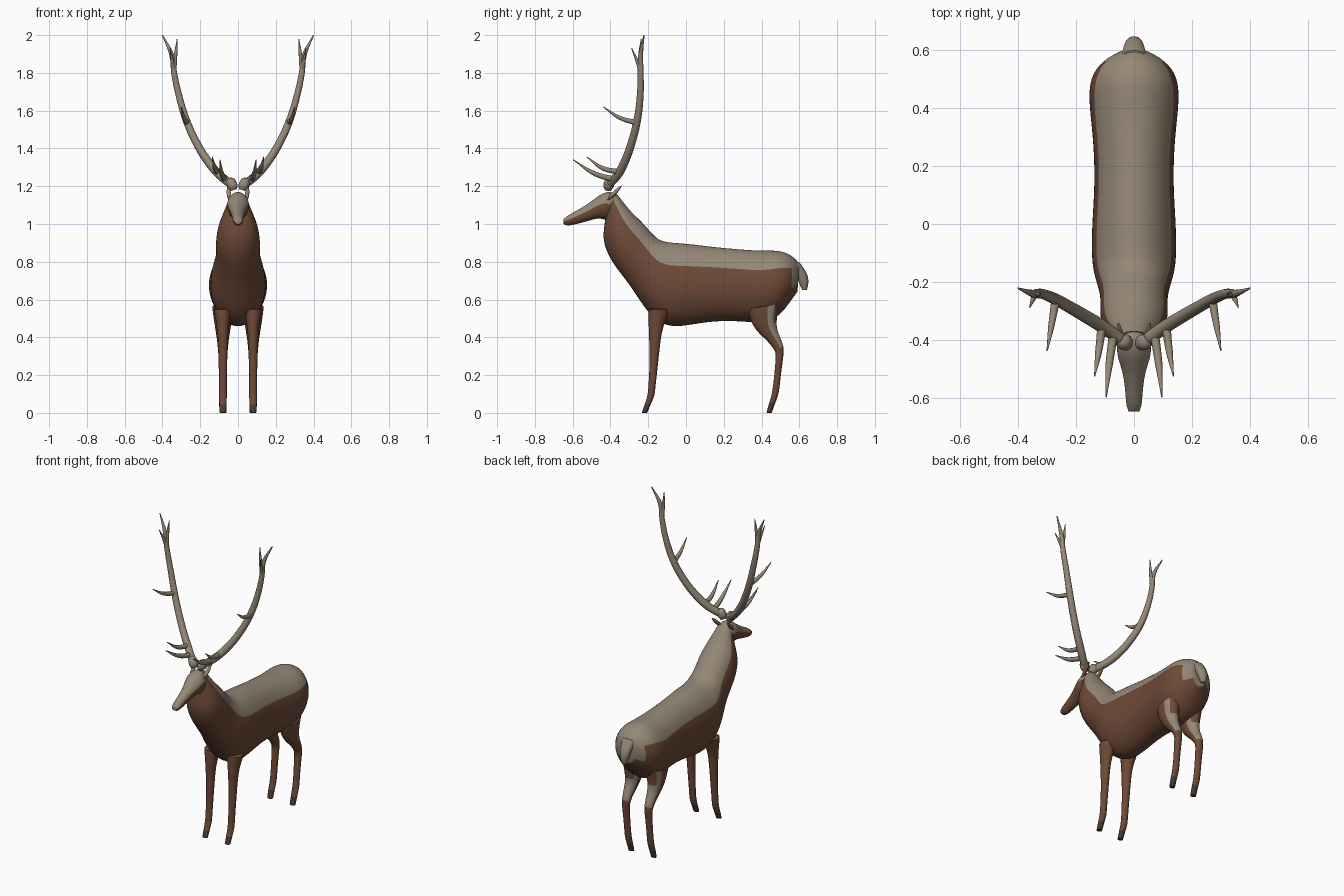
import bpy
from math import sin, cos, pi, radians
from mathutils import Vector

if "Cube" in bpy.data.objects:
    bpy.data.objects.remove(bpy.data.objects["Cube"])


def material(name, rgb):
    m = bpy.data.materials.new(name)
    m.use_nodes = True
    m.diffuse_color = (*rgb, 1)
    m.node_tree.nodes["Principled BSDF"].inputs["Base Color"].default_value = (*rgb, 1)
    return m


TAN, BROWN, HOOF = 0, 1, 2
MATS = [material("pale tan", (0.30, 0.245, 0.18)),
        material("warm brown", (0.155, 0.068, 0.038)),
        material("dark hoof", (0.06, 0.042, 0.035))]


def smooth(ob):
    bpy.ops.object.select_all(action='DESELECT')
    ob.select_set(True)
    bpy.context.view_layer.objects.active = ob
    bpy.ops.object.shade_smooth_by_angle(angle=radians(60))


def loft(name, rings, rule, x=0.0, seg=20, lean=0.0):
    """Skin over ellipses, each given as (y, z) top, (y, z) bottom, half width."""
    verts, faces = [], []
    for i, (yt, zt, yb, zb, w) in enumerate(rings):
        mid = Vector((x + lean * i, (yt + yb) / 2, (zt + zb) / 2))
        up = Vector((0, (yt - yb) / 2, (zt - zb) / 2))
        for k in range(seg):
            a = 2 * pi * (k + 0.5) / seg
            verts.append(mid + up * cos(a) + Vector((w * sin(a), 0, 0)))
    for r in range(len(rings) - 1):
        for k in range(seg):
            n = (k + 1) % seg
            faces.append((r * seg + k, r * seg + n, (r + 1) * seg + n, (r + 1) * seg + k))
    last = (len(rings) - 1) * seg
    faces += [tuple(reversed(range(seg))), tuple(range(last, last + seg))]
    me = bpy.data.meshes.new(name)
    me.from_pydata(verts, [], faces)
    for m in MATS:
        me.materials.append(m)
    me.update()
    # colour by the angle from the spine, the centre and the outward direction
    for i, p in enumerate(me.polygons):
        k = i % seg
        angle = 360 * min(k + 1, seg - k - 1) / seg
        ring = rings[min(i // seg, len(rings) - 1)]
        hub = Vector((x, (ring[0] + ring[2]) / 2, 0))
        p.material_index = rule(angle, p.center, p.center - hub)
    # keep the end caps from shrinking
    crease = me.attributes.new("crease_edge", 'FLOAT', 'EDGE')
    for e in me.edges:
        a, b = e.vertices
        if (a < seg and b < seg) or (a >= last and b >= last):
            crease.data[e.index].value = 0.8
    ob = bpy.data.objects.new(name, me)
    bpy.context.collection.objects.link(ob)
    smooth(ob)
    sub = ob.modifiers.new("smooth", 'SUBSURF')
    sub.levels = sub.render_levels = 2
    return ob


def horn(name, points):
    """Tapered round branch through (x, y, z, radius) points."""
    cu = bpy.data.curves.new(name, 'CURVE')
    cu.dimensions = '3D'
    cu.bevel_depth = 1
    cu.bevel_resolution = 3
    cu.resolution_u = 6
    cu.use_fill_caps = True
    sp = cu.splines.new('BEZIER')
    sp.bezier_points.add(len(points) - 1)
    for bp, (x, y, z, r) in zip(sp.bezier_points, points):
        bp.co = (x, y, z)
        bp.radius = r
        bp.handle_left_type = bp.handle_right_type = 'AUTO'
    cu.materials.append(MATS[TAN])
    ob = bpy.data.objects.new(name, cu)
    bpy.context.collection.objects.link(ob)
    bpy.ops.object.select_all(action='DESELECT')
    ob.select_set(True)
    bpy.context.view_layer.objects.active = ob
    bpy.ops.object.convert(target='MESH')
    smooth(bpy.context.view_layer.objects.active)


# Torso and neck, rump to throat
loft("body", [
    (.60, .79, .59, .64, .05), (.57, .83, .56, .60, .11), (.50, .865, .51, .525, .156),
    (.40, .86, .43, .47, .158), (.30, .867, .30, .482, .143), (.15, .88, .15, .486, .136),
    (0, .90, 0, .458, .147), (-.10, .905, -.10, .45, .149), (-.15, .92, -.20, .515, .142),
    (-.19, .965, -.29, .67, .114), (-.24, 1.02, -.385, .78, .121),
    (-.29, 1.065, -.44, .89, .108), (-.33, 1.115, -.437, .97, .08),
    (-.37, 1.165, -.425, 1.04, .055)],
    lambda a, c, d: TAN if a < 65 or (c.y > .575 and c.z > .68) else BROWN)

# Head with a pale face
loft("head", [
    (-.36, 1.15, -.40, 1.02, .045), (-.40, 1.177, -.43, 1.02, .060),
    (-.45, 1.162, -.46, 1.032, .060), (-.50, 1.12, -.51, 1.018, .040),
    (-.57, 1.075, -.575, 1.0, .030), (-.625, 1.047, -.63, .988, .028),
    (-.648, 1.025, -.648, 1.0, .018)],
    lambda a, c, d: TAN if a < 85 else BROWN)

# Hanging tail
loft("tail", [
    (.60, .80, .55, .78, .045), (.645, .74, .58, .73, .038),
    (.652, .69, .60, .68, .028), (.64, .65, .615, .65, .014)],
    lambda a, c, d: TAN, seg=12)

FRONT_LEG = [
    (-.08, .55, -.20, .55, .05), (-.12, .46, -.20, .46, .032), (-.135, .38, -.195, .38, .027),
    (-.148, .25, -.193, .25, .023), (-.162, .13, -.20, .13, .021),
    (-.165, .09, -.205, .085, .022), (-.185, .05, -.22, .045, .020), (-.205, 0, -.235, 0, .018)]
HIND_LEG = [
    (.50, .58, .32, .55, .06), (.475, .47, .35, .45, .045), (.495, .41, .42, .39, .034),
    (.522, .35, .475, .33, .027), (.515, .29, .475, .29, .024), (.50, .18, .465, .18, .021),
    (.493, .10, .455, .10, .022), (.475, .06, .44, .055, .021), (.455, 0, .425, 0, .019)]


def front_rule(a, c, d):
    return HOOF if c.z < .06 else BROWN


def hind_rule(a, c, d):
    if c.z < .06:
        return HOOF
    return TAN if a < 65 and .33 < c.z < .52 else BROWN


for side, s in (("left", 1), ("right", -1)):
    loft(side + "_front_leg", FRONT_LEG, front_rule, x=s * .08, seg=12)
    loft(side + "_hind_leg", HIND_LEG, hind_rule, x=s * .08, seg=12)

    # Small swept-back ear
    loft(side + "_ear", [
        (-.40, 1.16, -.42, 1.12, .010), (-.38, 1.18, -.39, 1.135, .014),
        (-.36, 1.195, -.36, 1.165, .010), (-.342, 1.204, -.342, 1.196, .003)],
        lambda a, c, d: TAN if a < 95 else BROWN, x=s * .045, seg=8, lean=s * .003)

    # Antler: base knob, main beam, forward tines and top fork
    branches = {
        "antler_knob": [(.022, -.41, 1.18, .018), (.028, -.41, 1.20, .028),
                        (.038, -.405, 1.22, .028), (.05, -.395, 1.23, .018)],
        "antler_beam": [(.03, -.41, 1.205, .022), (.10, -.36, 1.262, .023),
                        (.165, -.32, 1.34, .022), (.22, -.288, 1.43, .021),
                        (.27, -.26, 1.54, .020), (.31, -.243, 1.67, .018),
                        (.338, -.24, 1.80, .016), (.35, -.24, 1.89, .013),
                        (.40, -.222, 2.0, .003)],
        "lower_tine": [(.07, -.375, 1.235, .016), (.085, -.48, 1.265, .013),
                       (.096, -.597, 1.34, .002)],
        "second_tine": [(.11, -.35, 1.275, .016), (.122, -.44, 1.295, .012),
                        (.136, -.525, 1.355, .002)],
        "middle_tine": [(.27, -.26, 1.535, .015), (.285, -.35, 1.562, .011),
                        (.30, -.438, 1.62, .002)],
        "inner_fork": [(.338, -.24, 1.81, .012), (.33, -.243, 1.90, .009),
                       (.322, -.238, 1.98, .002)],
        "front_fork": [(.34, -.24, 1.81, .012), (.348, -.258, 1.86, .009),
                       (.36, -.288, 1.93, .002)],
    }
    for part, pts in branches.items():
        horn(side + "_" + part, [(s * x, y, z, r) for x, y, z, r in pts])
